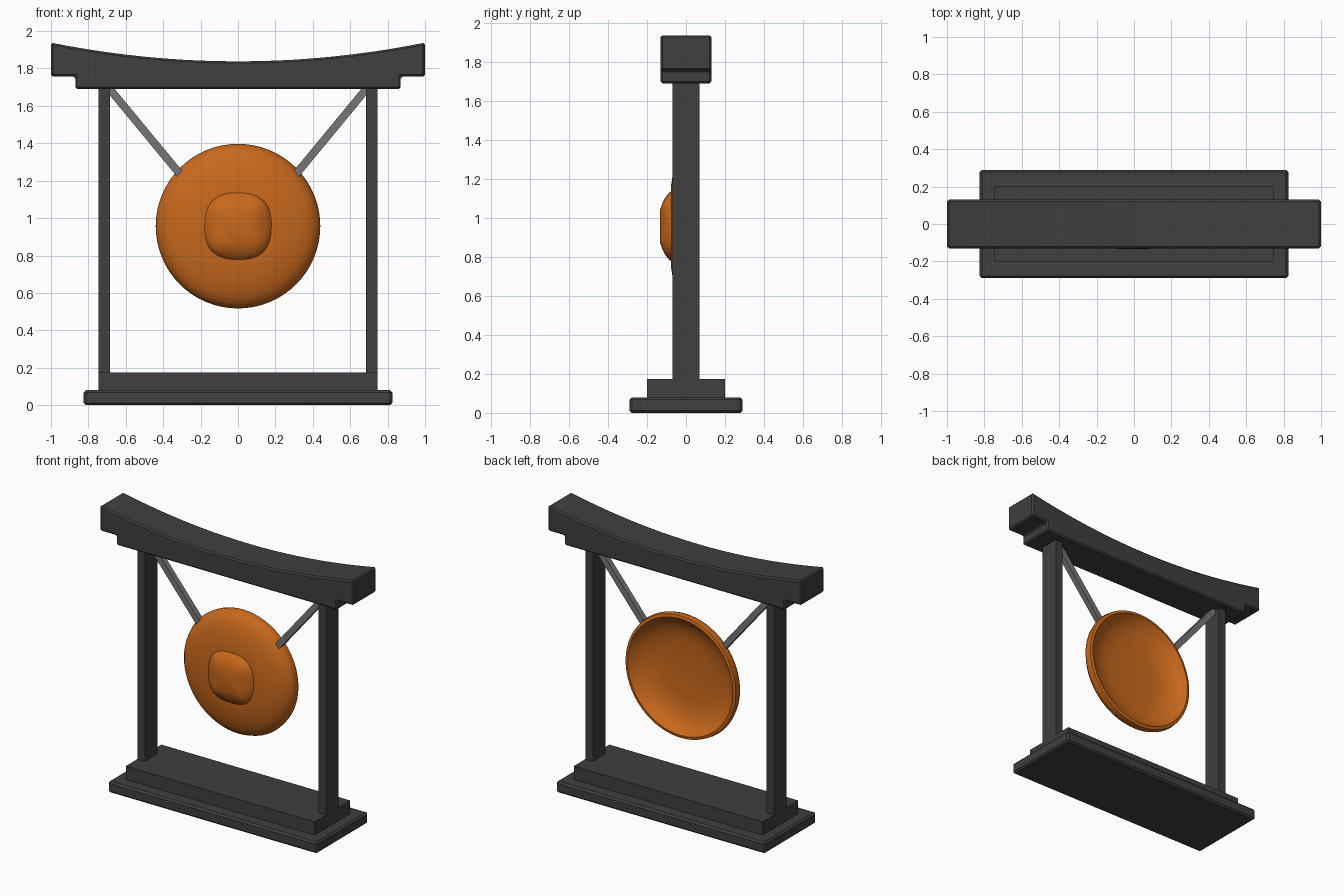
import bpy, bmesh, math
from mathutils import Vector, Matrix

if "Cube" in bpy.data.objects:
    bpy.data.objects.remove(bpy.data.objects["Cube"])


def material(name, rgb):
    m = bpy.data.materials.new(name)
    m.diffuse_color = (*rgb, 1)
    m.use_nodes = True
    m.node_tree.nodes["Principled BSDF"].inputs["Base Color"].default_value = m.diffuse_color
    return m


dark = material("dark_wood", (0.05, 0.05, 0.05))
grey = material("grey_strap", (0.18, 0.18, 0.18))
bronze = material("bronze", (0.58, 0.14, 0.012))


def finish(name, bm, mat, bevel=0, smooth=False):
    bmesh.ops.recalc_face_normals(bm, faces=bm.faces[:])
    me = bpy.data.meshes.new(name)
    bm.to_mesh(me)
    bm.free()
    ob = bpy.data.objects.new(name, me)
    bpy.context.collection.objects.link(ob)
    me.materials.append(mat)
    if bevel:
        mod = ob.modifiers.new("bevel", 'BEVEL')
        mod.width = bevel
        mod.segments = 1
        mod.limit_method = 'ANGLE'
        mod.angle_limit = math.radians(50)
    if smooth:
        bpy.ops.object.select_all(action='DESELECT')
        ob.select_set(True)
        bpy.context.view_layer.objects.active = ob
        bpy.ops.object.shade_smooth_by_angle(angle=math.radians(35))
    return ob


def box(name, lo, hi, mat, bevel=0):
    lo, hi = Vector(lo), Vector(hi)
    bm = bmesh.new()
    bmesh.ops.create_cube(bm, size=1, matrix=Matrix.Translation((lo + hi) / 2)
                          @ Matrix.Diagonal((*(hi - lo), 1)))
    return finish(name, bm, mat, bevel)


def loft(name, rings, mat, closed=False):
    """Bridge equal-length point rings; cap the ends unless closed."""
    bm = bmesh.new()
    vs = [[bm.verts.new(p) for p in r] for r in rings]
    n = len(vs[0])
    pairs = list(zip(vs, vs[1:])) + ([(vs[-1], vs[0])] if closed else [])
    for a, b in pairs:
        for i in range(n):
            j = (i + 1) % n
            bm.faces.new((a[i], a[j], b[j], b[i]))
    if not closed:
        bm.faces.new(vs[0])
        bm.faces.new(vs[-1])
    return finish(name, bm, mat, smooth=True)


# Two-step base
box("base_slab", (-0.825, -0.29, 0), (0.825, 0.29, 0.08), dark, 0.012)
box("base_step", (-0.745, -0.2, 0.08), (0.745, 0.2, 0.175), dark)

# Posts and hanging straps, one pair per side
for s, side in ((-1, "left"), (1, "right")):
    xs = sorted((s * 0.685, s * 0.745))
    box("post_" + side, (xs[0], -0.07, 0.17), (xs[1], 0.07, 1.70), dark)
    a, b = Vector((s * 0.31, 0.015, 1.235)), Vector((s * 0.69, 0.015, 1.695))
    d = b - a
    bm = bmesh.new()
    bmesh.ops.create_cube(bm, size=1, matrix=Matrix.Translation((a + b) / 2)
                          @ Matrix.Rotation(math.atan2(d.x, d.z), 4, 'Y')
                          @ Matrix.Diagonal((0.042, 0.04, d.length, 1)))
    finish("strap_" + side, bm, grey)

# Top beam with a sagging upper edge and stepped ends
top = [(x / 10, 1.838 + 0.1 * (x / 10) ** 2) for x in range(10, -11, -1)]
outline = top + [(-1, 1.757), (-0.87, 1.757), (-0.87, 1.69),
                 (0.87, 1.69), (0.87, 1.757), (1, 1.757)]
bm = bmesh.new()
face = bm.faces.new([bm.verts.new((x, -0.13, z)) for x, z in outline])
ext = bmesh.ops.extrude_face_region(bm, geom=[face])
bmesh.ops.translate(bm, vec=(0, 0.26, 0),
                    verts=[v for v in ext["geom"] if isinstance(v, bmesh.types.BMVert)])
finish("top_beam", bm, dark, 0.01)

# Dished gong shell: domed front, hollow back
CZ, N = 0.957, 64
front = [(0.20, -0.078), (0.28, -0.066), (0.34, -0.051), (0.38, -0.036),
         (0.41, -0.018), (0.43, 0.005), (0.44, 0.03), (0.435, 0.06)]
back = [(0.415, 0.065), (0.40, 0.045), (0.37, 0.015), (0.33, -0.008),
        (0.27, -0.027), (0.20, -0.036)]


def ring(r, y, n=N, power=2):
    pts = []
    for i in range(n):
        t = 2 * math.pi * i / n
        c, s = math.cos(t), math.sin(t)
        k = r / (abs(c) ** power + abs(s) ** power) ** (1 / power)
        pts.append((k * c, y, CZ + k * s))
    return pts


loft("gong", [ring(r, y) for r, y in front + back], bronze)

# Raised boss with a rounded-square outline
boss = [(0.185, -0.07, 2.4), (0.17, -0.088, 3), (0.145, -0.108, 4),
        (0.115, -0.122, 5), (0.085, -0.133, 8)]
loft("gong_boss", [ring(r, y, 32, p) for r, y, p in boss], bronze)
